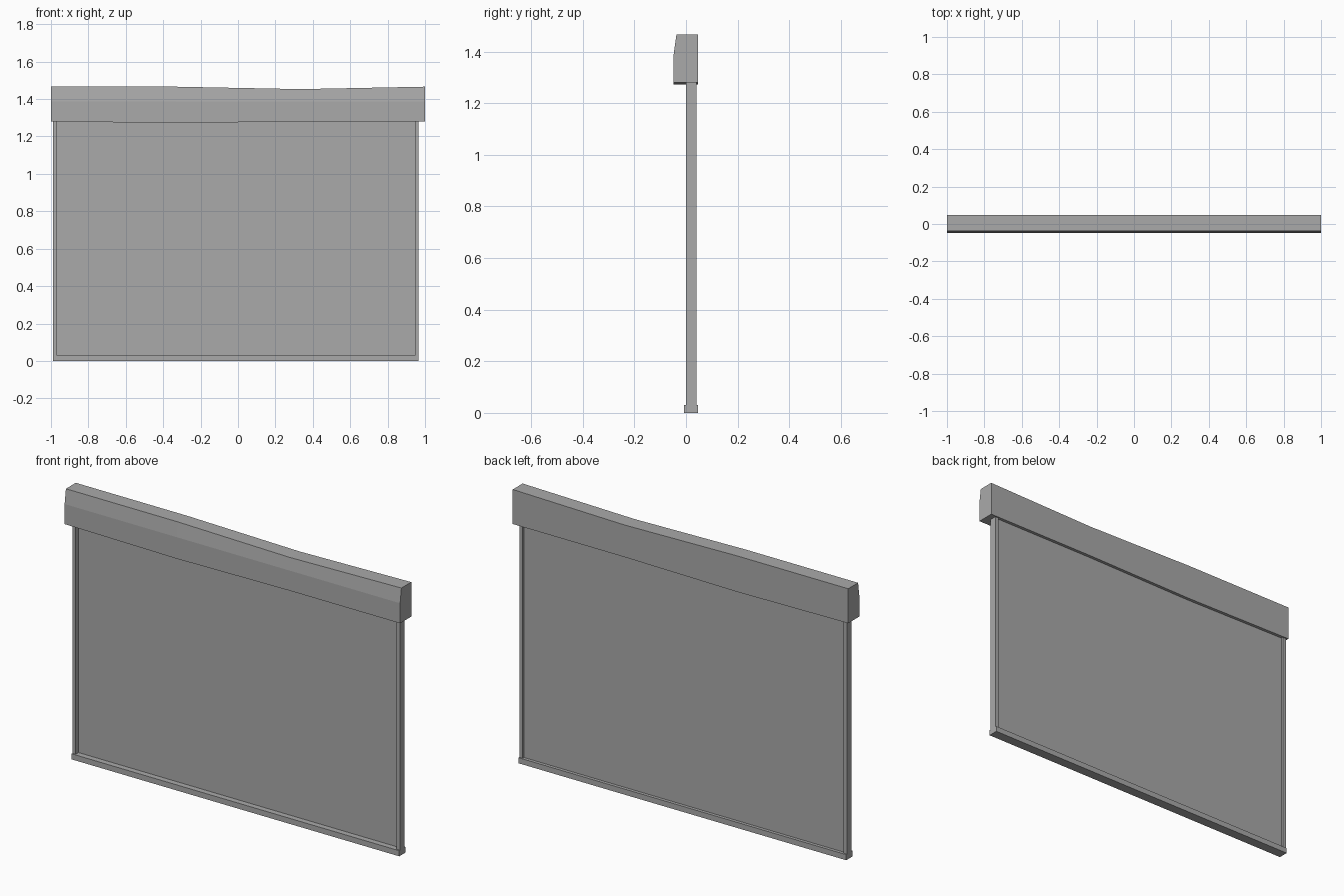
import bpy, bmesh

# Remove the default cube
cube = bpy.data.objects.get("Cube")
if cube:
    bpy.data.objects.remove(cube, do_unlink=True)

GREY = (0.4, 0.4, 0.4, 1)
grey = bpy.data.materials.new("plain_grey")
grey.diffuse_color = GREY
grey.use_nodes = True
grey.node_tree.nodes["Principled BSDF"].inputs["Base Color"].default_value = GREY


def finish(name, bm):
    bmesh.ops.recalc_face_normals(bm, faces=bm.faces)
    mesh = bpy.data.meshes.new(name)
    bm.to_mesh(mesh)
    bm.free()
    mesh.materials.append(grey)
    obj = bpy.data.objects.new(name, mesh)
    bpy.context.collection.objects.link(obj)
    return obj


def box(name, x, y, z):
    """Box between (low, high) limits on each axis."""
    bm = bmesh.new()
    bmesh.ops.create_cube(bm, size=1)
    for v in bm.verts:
        v.co = [lim[0] if c < 0 else lim[1] for c, lim in zip(v.co, (x, y, z))]
    return finish(name, bm)


# Header box: side profile swept along x, sagging slightly at the third points
TOP, BOTTOM = 1.466, 1.28
profile = [(0.047, BOTTOM), (0.047, TOP), (-0.037, TOP), (-0.048, 1.388), (-0.048, BOTTOM)]
stations = [(-1, 0, 0), (-1 / 3, 0, 0.008), (1 / 3, 0.013, 0), (1, 0, 0)]
bm = bmesh.new()
rings = []
for x, top_sag, bottom_sag in stations:
    sag = {TOP: top_sag, BOTTOM: bottom_sag}
    rings.append([bm.verts.new((x, y, z - sag.get(z, 0))) for y, z in profile])
for a, b in zip(rings, rings[1:]):
    for i in range(len(profile)):
        j = (i + 1) % len(profile)
        bm.faces.new((a[i], a[j], b[j], b[i]))
bm.faces.new(rings[0])
bm.faces.new(rings[-1])
finish("header_box", bm)

# Frame and screen sit slightly off centre under the header
LEFT, RIGHT = 0.966, -0.988
RAIL = 0.02
box("left_side_rail", (LEFT - RAIL, LEFT), (0, 0.04), (0.025, 1.3))
box("right_side_rail", (RIGHT, RIGHT + RAIL), (0, 0.04), (0.025, 1.3))
box("bottom_rail", (RIGHT, LEFT), (-0.007, 0.047), (0, 0.03))
box("screen_panel", (RIGHT + RAIL / 2, LEFT - RAIL / 2), (0.024, 0.03), (0.02, 1.3))
